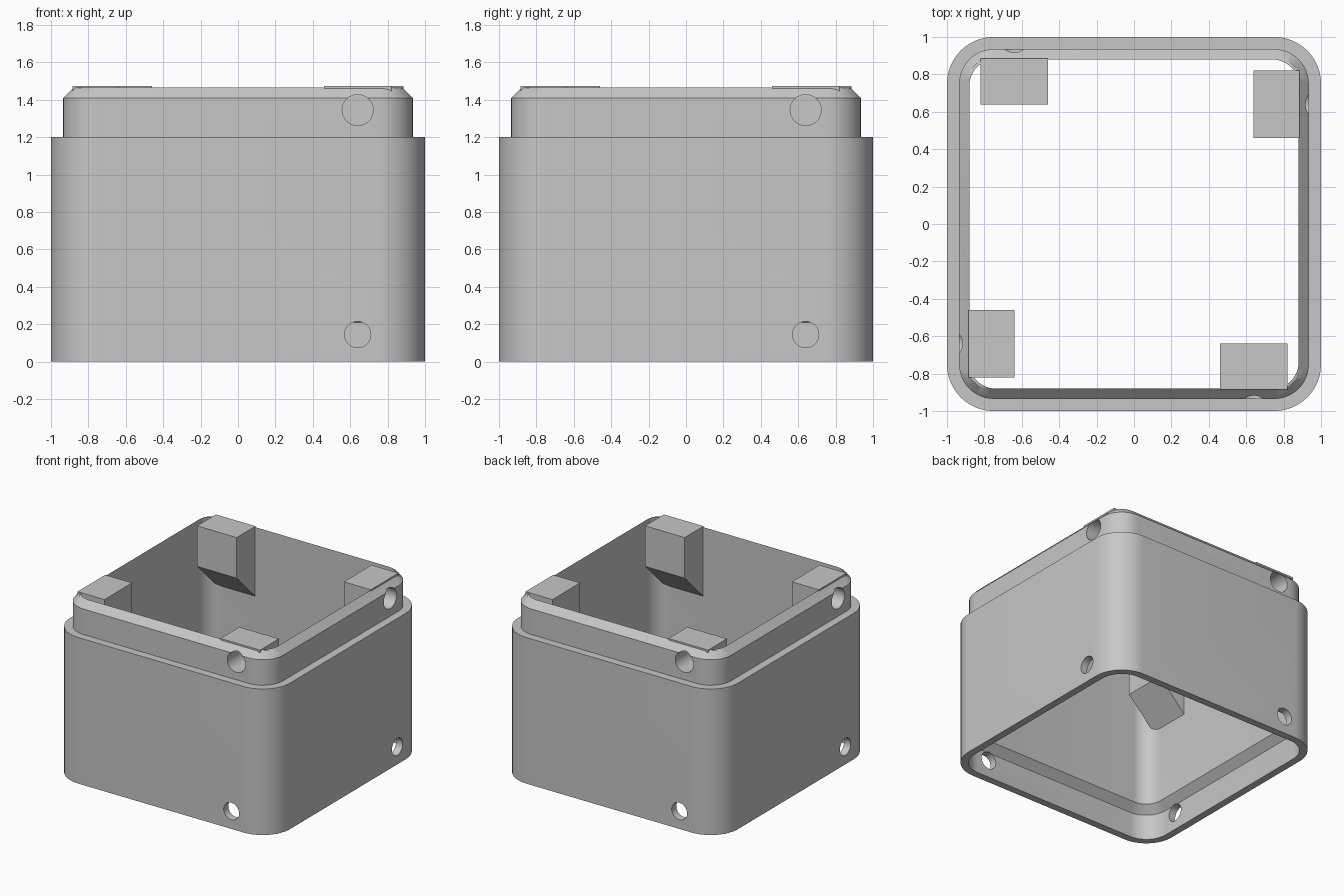
import bpy, bmesh, math
from mathutils import Matrix, Vector

cube = bpy.data.objects.get("Cube")
if cube:
    bpy.data.objects.remove(cube, do_unlink=True)

grey = bpy.data.materials.new("light grey plastic")
grey.use_nodes = True
colour = (0.57, 0.57, 0.57, 1)
grey.diffuse_color = colour
grey.node_tree.nodes["Principled BSDF"].inputs["Base Color"].default_value = colour


def finish(bm, name, matrix=None):
    """Turn a bmesh into a named, coloured object."""
    bmesh.ops.recalc_face_normals(bm, faces=bm.faces[:])
    if matrix:
        bm.transform(matrix)
    mesh = bpy.data.meshes.new(name)
    bm.to_mesh(mesh)
    bm.free()
    mesh.materials.append(grey)
    obj = bpy.data.objects.new(name, mesh)
    bpy.context.collection.objects.link(obj)
    return obj


def rounded_ring(bm, half, radius, z, steps=12):
    """Vertices of a rounded square at height z."""
    verts = []
    for corner in range(4):
        turn = corner * math.pi / 2
        centre = Matrix.Rotation(turn, 3, 'Z') @ Vector((half - radius, half - radius, z))
        for i in range(steps + 1):
            a = turn + i / steps * math.pi / 2
            verts.append(bm.verts.new(centre + Vector((math.cos(a), math.sin(a), 0)) * radius))
    return verts


def cut(obj, cutter):
    """Subtract the cutter and apply the result."""
    mod = obj.modifiers.new("cut", 'BOOLEAN')
    mod.operation = 'DIFFERENCE'
    mod.solver = 'EXACT'
    mod.object = cutter
    bpy.context.view_layer.objects.active = obj
    bpy.ops.object.modifier_apply(modifier=mod.name)


def hole_cutter(name, radius, z, inner, spin):
    """Horizontal cylinder through the front wall, turned to its side."""
    bm = bmesh.new()
    length = 1.1 - inner
    bmesh.ops.create_cone(bm, cap_ends=True, segments=32, radius1=radius,
                          radius2=radius, depth=length)
    place = Matrix.Translation((0.64, -inner - length / 2, z))
    return finish(bm, name, spin @ place @ Matrix.Rotation(math.pi / 2, 4, 'X'))


# Open housing: outer wall, stepped lip with chamfer, inner wall, socket below
sections = [(1, 0.25, 0), (1, 0.25, 1.2), (0.935, 0.185, 1.2), (0.935, 0.185, 1.41),
            (0.882, 0.11, 1.463), (0.88, 0.14, 1.467), (0.88, 0.14, 0.27),
            (0.94, 0.19, 0.21), (0.94, 0.19, 0)]
bm = bmesh.new()
rings = [rounded_ring(bm, *s) for s in sections]
for k, lower in enumerate(rings):
    upper = rings[(k + 1) % len(rings)]
    for i in range(len(lower)):
        j = (i + 1) % len(lower)
        bm.faces.new((lower[i], lower[j], upper[j], upper[i]))
housing = finish(bm, "housing")

# One screw block and two holes per side, repeated around the housing
parts = [housing]
block_profile = [(-0.64, 1.473), (-0.64, 1.14), (-0.885, 0.895), (-0.885, 1.473)]
for n in range(4):
    spin = Matrix.Rotation(n * math.pi / 2, 4, 'Z')
    bm = bmesh.new()
    face = bm.faces.new([bm.verts.new((0.46, y, z)) for y, z in block_profile])
    extruded = bmesh.ops.extrude_face_region(bm, geom=[face])["geom"]
    bmesh.ops.translate(bm, vec=(0.36, 0, 0),
                        verts=[v for v in extruded if isinstance(v, bmesh.types.BMVert)])
    block = finish(bm, f"screw_block_{n + 1}", spin)
    parts.append(block)

    screw = hole_cutter("screw_hole_cutter", 0.083, 1.345, 0.7, spin)
    through = hole_cutter("through_hole_cutter", 0.07, 0.145, 0.8, spin)
    cut(housing, screw)
    cut(block, screw)
    cut(housing, through)
    for cutter in (screw, through):
        bpy.data.objects.remove(cutter, do_unlink=True)

# Smooth rounded corners, crisp edges
bpy.ops.object.select_all(action='DESELECT')
for obj in parts:
    obj.select_set(True)
bpy.context.view_layer.objects.active = housing
bpy.ops.object.shade_smooth_by_angle(angle=math.radians(30))
